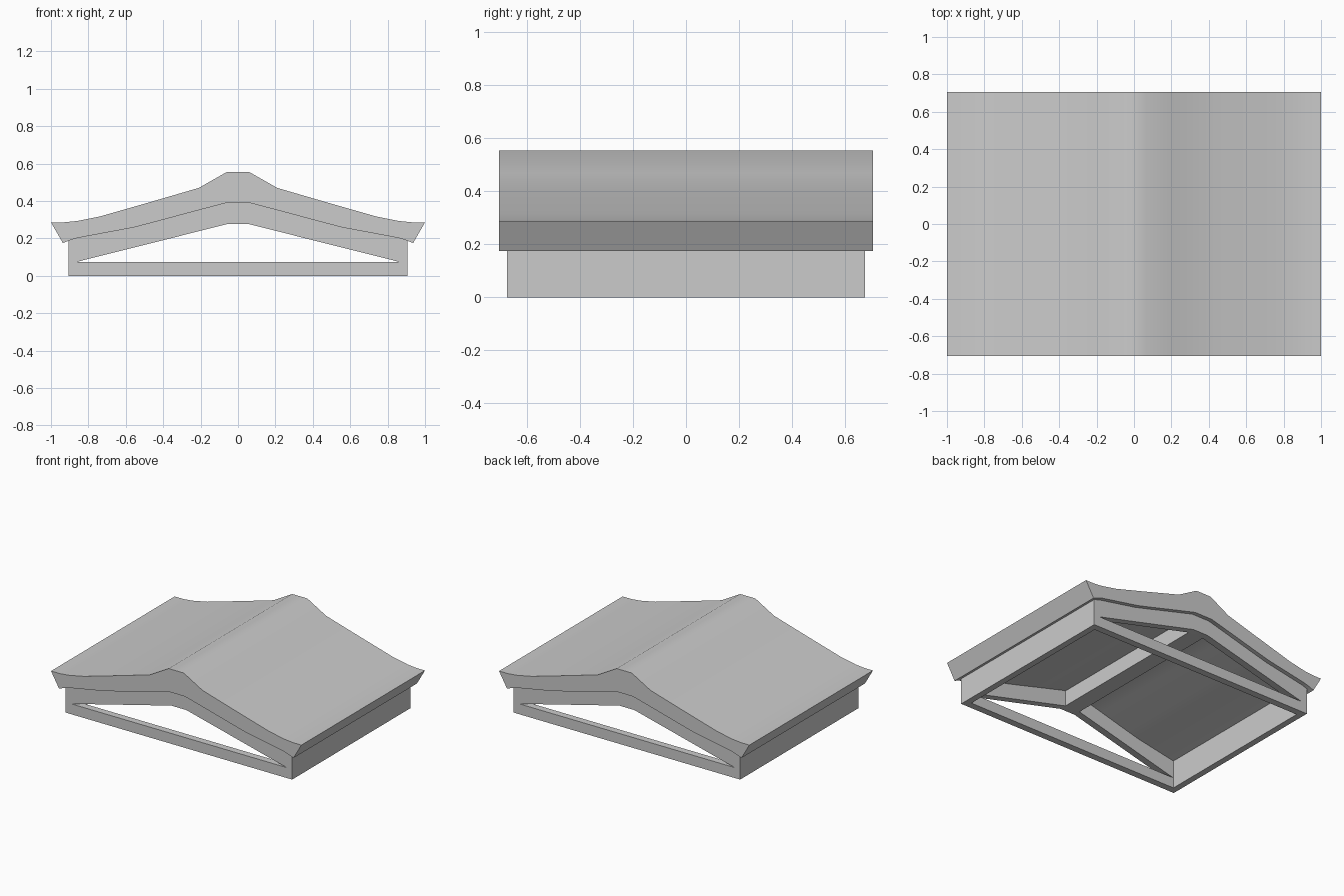
import bpy, bmesh

if "Cube" in bpy.data.objects:
    bpy.data.objects.remove(bpy.data.objects["Cube"])

def mirror_profile(upper, lower):
    """Close a loop from right-half upper and lower (x, z) chains, centre outwards."""
    right = upper + lower[::-1]
    left = [(-x, z) for x, z in right[::-1]]
    return right + left

def prism(name, profile, y0, y1):
    """Extrude an (x, z) profile along y."""
    bm = bmesh.new()
    face = bm.faces.new([bm.verts.new((x, y0, z)) for x, z in profile])
    ext = bmesh.ops.extrude_face_region(bm, geom=[face])
    verts = [g for g in ext["geom"] if isinstance(g, bmesh.types.BMVert)]
    bmesh.ops.translate(bm, verts=verts, vec=(0, y1 - y0, 0))
    bmesh.ops.recalc_face_normals(bm, faces=bm.faces)
    mesh = bpy.data.meshes.new(name)
    bm.to_mesh(mesh)
    bm.free()
    ob = bpy.data.objects.new(name, mesh)
    bpy.context.collection.objects.link(ob)
    bpy.ops.object.select_all(action='DESELECT')
    ob.select_set(True)
    bpy.context.view_layer.objects.active = ob
    bpy.ops.object.shade_smooth_by_angle(angle=0.6)
    return ob

def rect(x0, x1, z0, z1):
    return [(x0, z0), (x1, z0), (x1, z1), (x0, z1)]

HALF_Y, THICK = 0.675, 0.05

# Roof slab with raised ridge and flared eaves
roof_top = [(0.06, 0.555), (0.21, 0.47), (0.46, 0.397), (0.74, 0.317),
            (0.86, 0.293), (0.93, 0.286), (1.0, 0.286)]
roof_under = [(0.07, 0.388), (0.24, 0.343), (0.46, 0.284), (0.56, 0.258),
              (0.86, 0.202), (0.905, 0.188), (0.936, 0.175)]
prism("roof", mirror_profile(roof_top, roof_under), -0.705, 0.705)

# Gable ends: sloping frame above a straight bottom rail
gable_top = [(x, z) for x, z in roof_under[:-1]]
opening = [(0.06, 0.276), (0.86, 0.075), (0.905, 0.075)]
for name, y0 in (("front", -HALF_Y), ("back", HALF_Y - THICK)):
    prism(name + "_gable", mirror_profile(gable_top, opening), y0, y0 + THICK)
    prism(name + "_rail", rect(-0.905, 0.905, 0, 0.075), y0, y0 + THICK)

# Side walls between the gables
for name, s in (("left", -1), ("right", 1)):
    prism(name + "_wall", [(s * 0.86, 0), (s * 0.905, 0), (s * 0.905, 0.188), (s * 0.86, 0.202)],
          THICK - HALF_Y, HALF_Y - THICK)

# Ridge beam under the roof
prism("ridge_beam", rect(-0.06, 0.06, 0.276, 0.388), THICK - HALF_Y, HALF_Y - THICK)
